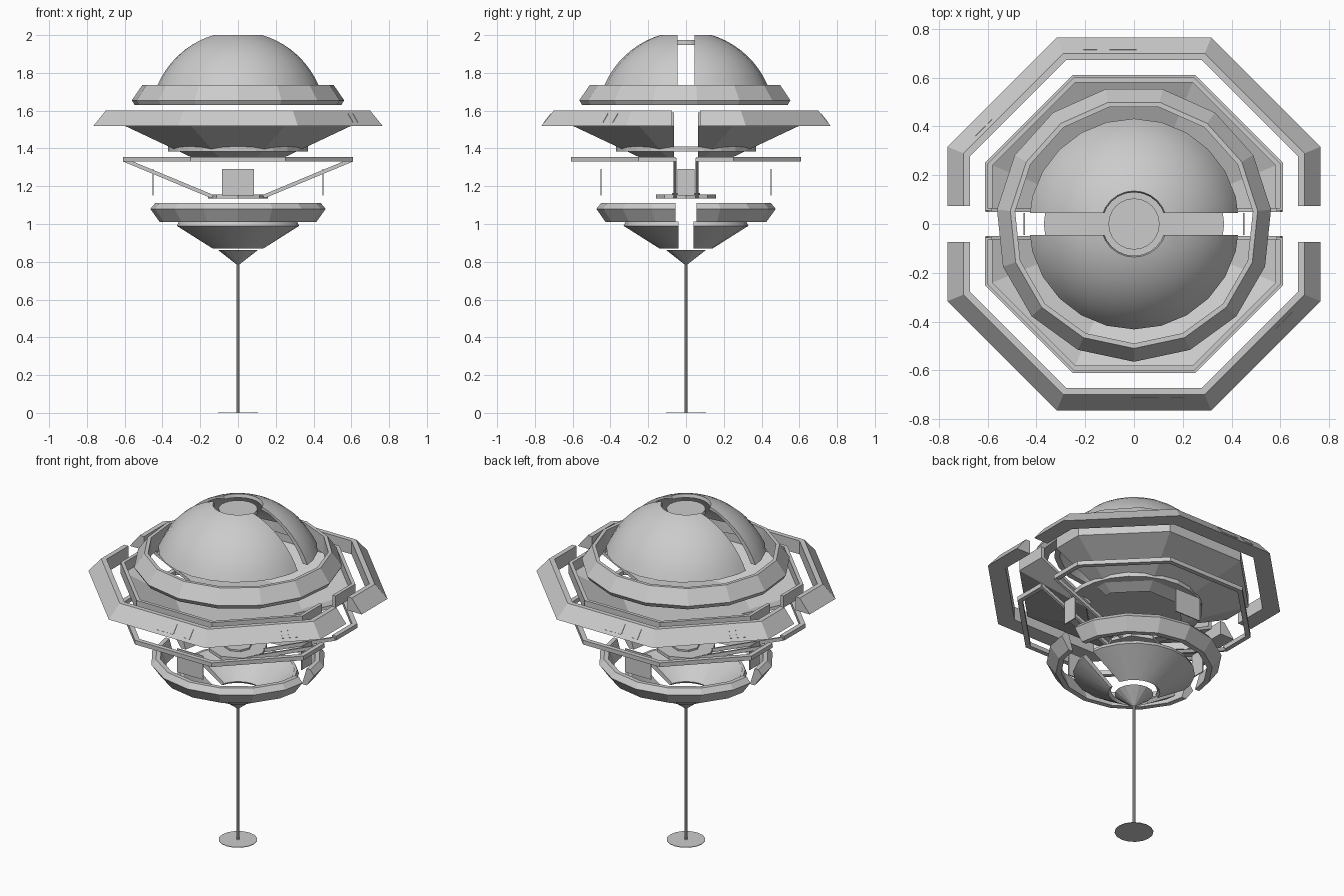
import bpy, bmesh
from math import sin, cos, pi, radians, sqrt, atan2
from mathutils import Matrix, Vector

cube = bpy.data.objects.get("Cube")
if cube:
    bpy.data.objects.remove(cube, do_unlink=True)


def finish(name, bm, mirror=(False, False), smooth=False):
    """Turn a bmesh into an object, optionally mirrored in x and y."""
    bmesh.ops.recalc_face_normals(bm, faces=bm.faces)
    mesh = bpy.data.meshes.new(name)
    bm.to_mesh(mesh)
    bm.free()
    ob = bpy.data.objects.new(name, mesh)
    bpy.context.collection.objects.link(ob)
    if any(mirror):
        mod = ob.modifiers.new("Mirror", "MIRROR")
        mod.use_axis = (mirror[0], mirror[1], False)
        mod.use_mirror_merge = False
    if smooth:
        bpy.ops.object.select_all(action="DESELECT")
        ob.select_set(True)
        bpy.context.view_layer.objects.active = ob
        bpy.ops.object.shade_smooth_by_angle(angle=radians(35))
    return ob


def ring(name, section, sides, turn=0.0, gap=None, smooth=False):
    """Revolve a closed (radius, z) section; a gap splits it into two halves."""
    bm = bmesh.new()
    loops = []
    for i in range(sides):
        a = turn + 2 * pi * i / sides
        loops.append([bm.verts.new((r * cos(a), r * sin(a), z)) for r, z in section])
    n = len(section)
    for i in range(sides):
        a, b = loops[i], loops[(i + 1) % sides]
        for j in range(n):
            k = (j + 1) % n
            bm.faces.new((a[j], b[j], b[k], a[k]))
    if gap is not None:
        bmesh.ops.bisect_plane(bm, geom=bm.verts[:] + bm.edges[:] + bm.faces[:],
                               plane_co=(0, gap, 0), plane_no=(0, -1, 0), clear_outer=True)
        bmesh.ops.holes_fill(bm, edges=[e for e in bm.edges if e.is_boundary], sides=0)
    return finish(name, bm, (False, gap is not None), smooth)


def octagon(name, section, gap):
    """Octagonal ring whose section radii are measured to the flats."""
    k = 1 / cos(pi / 8)
    return ring(name, [(r * k, z) for r, z in section], 8, pi / 8, gap)


def cone(name, r_low, r_high, z_low, z_high, sides, smooth=False):
    bm = bmesh.new()
    bmesh.ops.create_cone(bm, cap_ends=True, segments=sides, radius1=r_low, radius2=r_high,
                          depth=z_high - z_low,
                          matrix=Matrix.Translation((0, 0, (z_low + z_high) / 2)))
    return finish(name, bm, smooth=smooth)


def box(name, size, matrix, mirror=(False, False)):
    bm = bmesh.new()
    bmesh.ops.create_cube(bm, size=1, matrix=matrix @ Matrix.Diagonal((*size, 1)))
    return finish(name, bm, mirror)


# Split dome shell with an open crown
centre, radius, wall, steps = 1.55, 0.47, 0.03, 10
low, high = 1.735, 2.0


def dome_arc(r):
    zs = [low + (high - low) * sin(pi / 2 * i / steps) for i in range(steps + 1)]
    return [(sqrt(radius ** 2 - (z - centre) ** 2), z) for z in zs]


outer = dome_arc(radius)
inner = [(max(r - wall, 0.13), min(z, high - 0.02)) for r, z in outer]
ring("dome", outer + inner[::-1], 24, pi / 2, gap=0.045, smooth=True)
cone("crown_disc", 0.105, 0.105, 1.948, 1.975, 24)

# Collar around the dome
ring("dome_collar", [(0.55, 1.63), (0.565, 1.655), (0.51, 1.735), (0.49, 1.735), (0.49, 1.63)],
     15, -pi / 2)

# Outer octagonal ring with small flush plates
octagon("outer_ring", [(0.765, 1.52), (0.70, 1.60), (0.672, 1.60), (0.672, 1.52)], 0.073)
tilt = atan2(-0.08, 0.065)
for side in (0, pi):
    for az, offset, width in ((0, -0.18, 0.055), (0, -0.045, 0.11),
                              (pi / 4, -0.175, 0.06), (pi / 4, -0.12, 0.022)):
        place = (Matrix.Rotation(side + az, 4, "Z") @ Matrix.Translation((offset, 0.7325, 1.56))
                 @ Matrix.Rotation(tilt, 4, "X"))
        box("ring_plate", (width, 0.06, 0.006), place)

# Octagonal hull bowl with upright rim, and the deck inside it
octagon("hull_bowl", [(0.25, 1.355), (0.60, 1.52), (0.60, 1.59), (0.58, 1.59),
                      (0.58, 1.53), (0.25, 1.375)], 0.063)
cone("deck_disc", 0.37, 0.37, 1.385, 1.41, 24)

# Lower frame, its diagonal struts and the hub plate
octagon("lower_frame", [(0.61, 1.33), (0.61, 1.355), (0.583, 1.355), (0.583, 1.33)], 0.055)
start, end = Vector((0.60, 0.058, 1.338)), Vector((0.14, 0.058, 1.147))
run = end - start
strut_place = (Matrix.Translation((start + end) / 2)
               @ Matrix.Rotation(atan2(-run.z, run.x), 4, "Y"))
box("strut", (run.length + 0.01, 0.016, 0.02), strut_place, (True, True))
cone("hub_plate", 0.16, 0.16, 1.135, 1.155, 8)
cone("hub_cap", 0.075, 0.075, 1.155, 1.165, 8)

# Hanging panels
for axis, width in ((0, 0.09), (1, 0.17)):
    for sign in (-1, 1):
        size, place = [width, width, 0.14], [0, 0, 1.22]
        size[axis], place[axis] = 0.006, 0.45 * sign
        box("hanging_panel", size, Matrix.Translation(place))

# Lower split ring and split bowl
ring("lower_ring", [(0.425, 1.01), (0.475, 1.08), (0.45, 1.11), (0.425, 1.11), (0.395, 1.01)],
     16, gap=0.055)
ring("lower_bowl", [(0.14, 0.87), (0.33, 0.99), (0.32, 1.012), (0.305, 1.012), (0.125, 0.885)],
     20, gap=0.04, smooth=True)

# Tip cone, thin mast and ground disc
cone("tip_cone", 0.0, 0.105, 0.78, 0.862, 16)
cone("mast", 0.008, 0.008, 0.0, 0.80, 10, smooth=True)
cone("base_disc", 0.105, 0.105, 0.0, 0.003, 16)
